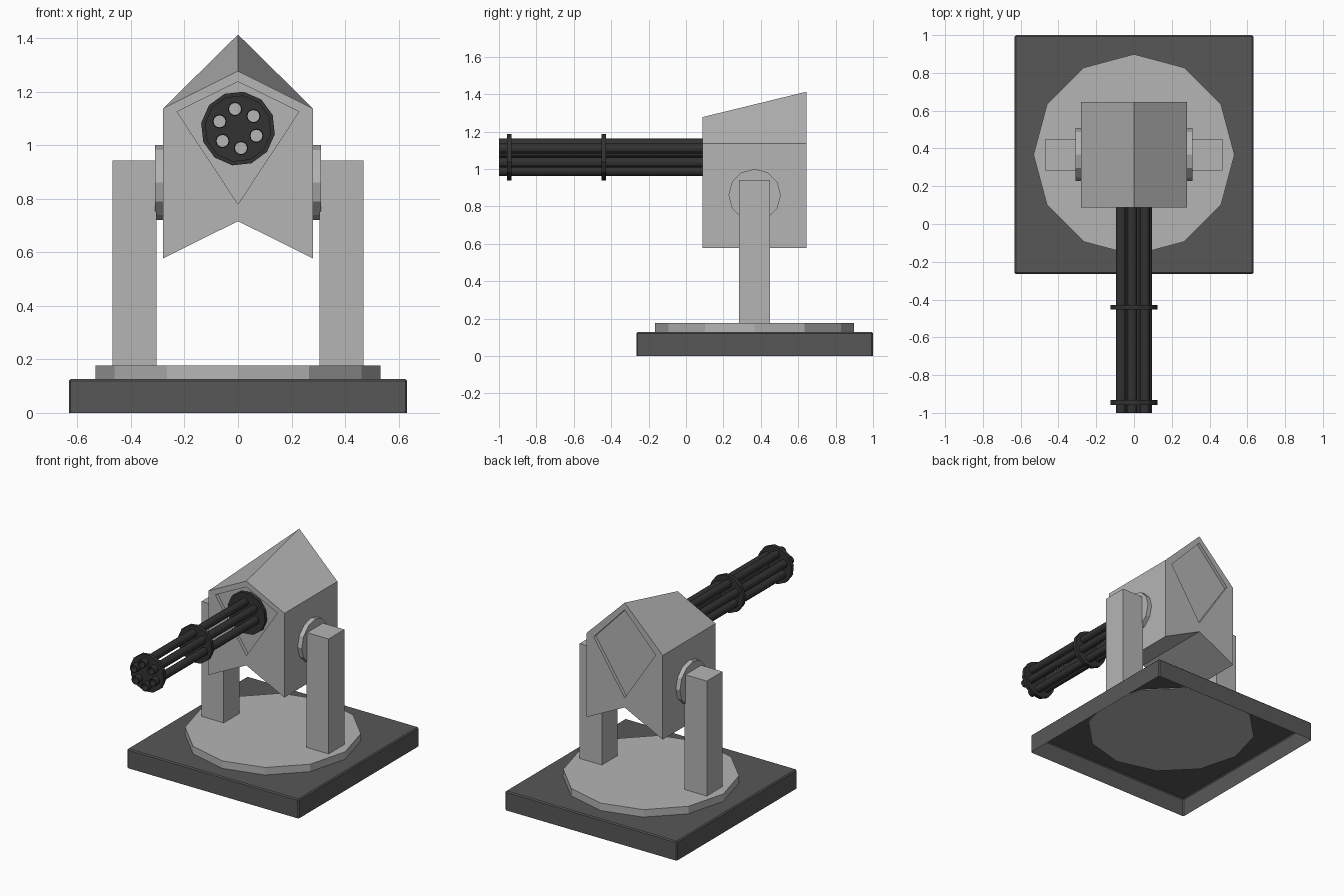
import bpy, bmesh, math
from mathutils import Matrix, Vector

if "Cube" in bpy.data.objects:
    bpy.data.objects.remove(bpy.data.objects["Cube"])


def material(name, v):
    m = bpy.data.materials.new(name)
    m.diffuse_color = (v, v, v, 1)
    m.use_nodes = True
    m.node_tree.nodes["Principled BSDF"].inputs["Base Color"].default_value = m.diffuse_color
    return m


LIGHT = material("light grey", 0.46)
DARK = material("dark grey", 0.097)
BLACK = material("gun black", 0.032)


def finish(name, bm, mat, normals=True):
    if normals:
        bmesh.ops.recalc_face_normals(bm, faces=bm.faces)
    me = bpy.data.meshes.new(name)
    bm.to_mesh(me)
    bm.free()
    me.materials.append(mat)
    ob = bpy.data.objects.new(name, me)
    bpy.context.collection.objects.link(ob)
    return ob


def box(name, lo, hi, mat, open_bottom=False):
    bm = bmesh.new()
    lo, hi = Vector(lo), Vector(hi)
    mtx = Matrix.Translation((lo + hi) / 2) @ Matrix.Diagonal((*(hi - lo), 1))
    bmesh.ops.create_cube(bm, size=1, matrix=mtx)
    if open_bottom:
        bottom = [f for f in bm.faces if f.normal.z < -0.9]
        bmesh.ops.delete(bm, geom=bottom, context='FACES_ONLY')
    return finish(name, bm, mat, not open_bottom)


def add_cyl(bm, radius, a, b, segs=12, spin=0.0, caps=True):
    a, b = Vector(a), Vector(b)
    rot = (b - a).to_track_quat('Z', 'Y').to_matrix().to_4x4()
    mtx = Matrix.Translation((a + b) / 2) @ rot @ Matrix.Rotation(spin, 4, 'Z')
    return bmesh.ops.create_cone(bm, cap_ends=caps, segments=segs, radius1=radius,
                                 radius2=radius, depth=(b - a).length, matrix=mtx)["verts"]


def cyl(name, radius, a, b, mat, segs=12, spin=0.0):
    bm = bmesh.new()
    add_cyl(bm, radius, a, b, segs, spin)
    return finish(name, bm, mat)


CY = 0.367  # turning axis

# Hollow base and turntable
base = box("base", (-0.632, -0.265, 0), (0.632, 1.0, 0.127), DARK, True)
bev = base.modifiers.new("edge", 'BEVEL')
bev.width = 0.007
bev.segments = 1
cyl("turntable", 0.532, (0, CY, 0.122), (0, CY, 0.177), LIGHT)

# Support posts and pivots
for side, s in (("left", -1), ("right", 1)):
    x0, x1 = sorted((s * 0.304, s * 0.468))
    box(side + "_post", (x0, 0.284, 0.177), (x1, 0.45, 0.942), LIGHT)
    cyl(side + "_pivot", 0.14, (s * 0.27, CY, 0.86), (s * 0.31, CY, 0.86), LIGHT)

# Housing: gabled body with a recessed kite panel at each end
bm = bmesh.new()
rims = []
for y, peak, top, inward in ((0.088, 1.277, 1.237, 1), (0.645, 1.413, 1.365, -1)):
    def ring(pts, yy):
        return [bm.verts.new((x, yy, z)) for x, z in pts]
    rim = ring([(0, peak), (0.28, 1.137), (0.28, 0.577),
                (0, 0.716), (-0.28, 0.577), (-0.28, 1.137)], y)
    kite_pts = [(0, top), (0.228, 1.125), (0, 0.78), (-0.228, 1.125)]
    kite = ring(kite_pts, y)
    deep = ring(kite_pts, y + inward * 0.022)
    for a, b, c, d, e in ((0, 1, 2, 3, 1), (0, 5, 4, 3, 3)):
        bm.faces.new((rim[a], rim[b], kite[e], kite[0]))
        bm.faces.new((rim[b], rim[c], kite[e]))
        bm.faces.new((rim[c], rim[d], kite[2], kite[e]))
    for i in range(4):
        j = (i + 1) % 4
        bm.faces.new((kite[i], kite[j], deep[j], deep[i]))
    bm.faces.new(deep)
    rims.append(rim)
for i in range(6):
    j = (i + 1) % 6
    bm.faces.new((rims[0][i], rims[0][j], rims[1][j], rims[1][i]))
finish("housing", bm, LIGHT)

# Gun: six hollow barrels around one axis
GZ = 1.062
TILT = math.radians(98.7)
centres = [(0.074 * math.cos(TILT + i * math.pi / 3), GZ + 0.074 * math.sin(TILT + i * math.pi / 3))
           for i in range(6)]
bm = bmesh.new()
for x, z in centres:
    ends = [(x, -1.0, z), (x, 0.1, z)]
    outer = add_cyl(bm, 0.0265, *ends, caps=False)
    inner = add_cyl(bm, 0.0225, *ends, caps=False)
    bmesh.ops.reverse_faces(bm, faces=list({f for v in inner for f in v.link_faces}))
    for yy in (-1.0, 0.1):
        o = [v for v in outer if abs(v.co.y - yy) < 1e-4]
        edges = {e for v in o + [w for w in inner if abs(w.co.y - yy) < 1e-4]
                 for e in v.link_edges if e.is_boundary}
        bmesh.ops.bridge_loops(bm, edges=list(edges))
finish("barrels", bm, BLACK)

# Clamp rings and mount plate, pierced by the barrels
bm = bmesh.new()
for x, z in centres:
    add_cyl(bm, 0.0245, (x, -1.1, z), (x, 0.3, z))
cutter = finish("bore_cutter", bm, BLACK)
cutter.hide_render = True
for name, r, y0, y1 in (("front_clamp", 0.125, -0.957, -0.932),
                        ("middle_clamp", 0.125, -0.453, -0.428),
                        ("mount_plate", 0.139, 0.088, 0.118)):
    ob = cyl(name, r, (0, y0, GZ), (0, y1, GZ), BLACK, spin=math.radians(8.7))
    mod = ob.modifiers.new("bores", 'BOOLEAN')
    mod.operation = 'DIFFERENCE'
    mod.solver = 'EXACT'
    mod.object = cutter
    bpy.context.view_layer.objects.active = ob
    bpy.ops.object.modifier_apply(modifier=mod.name)
bpy.data.objects.remove(cutter)
